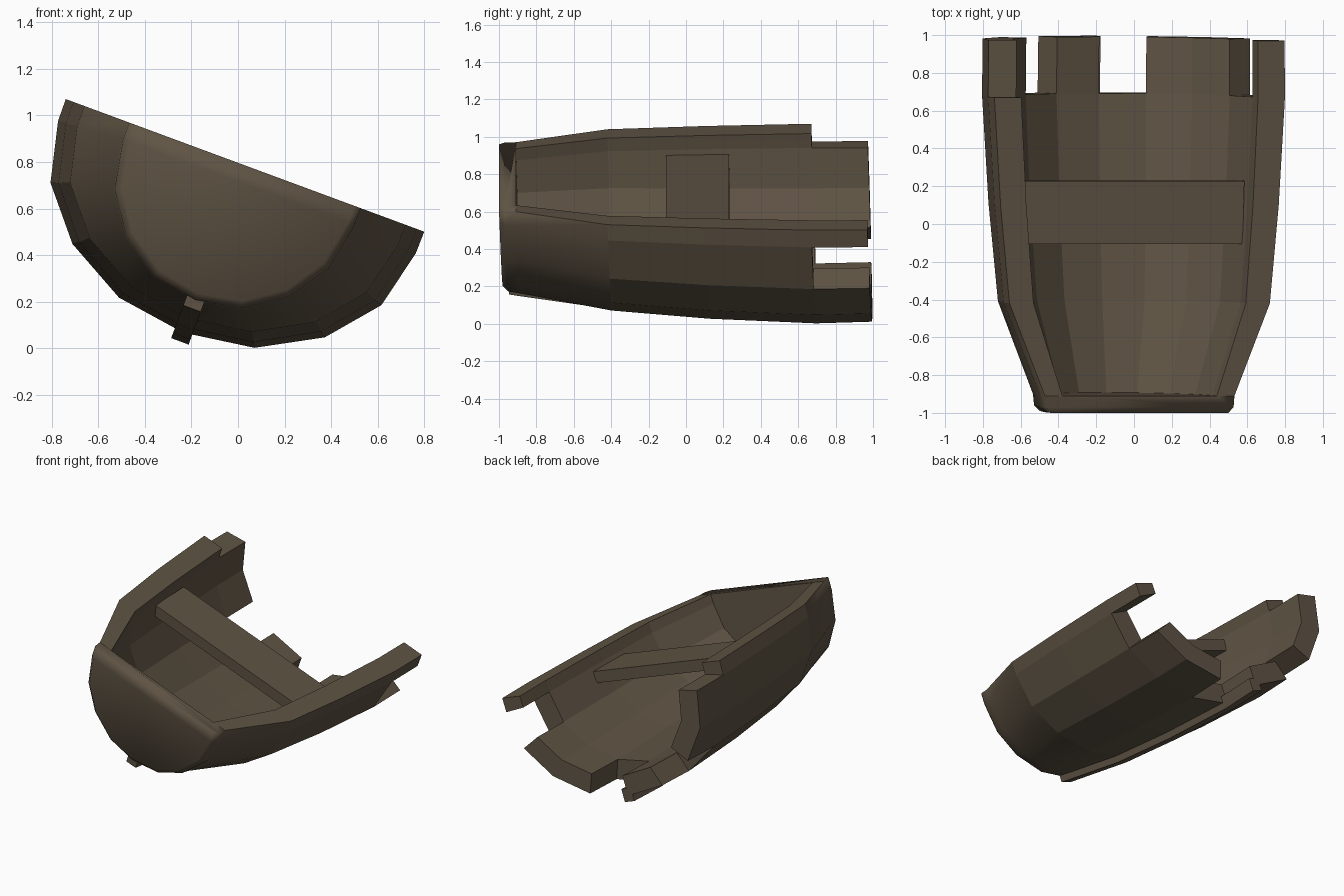
import bpy, bmesh, math
from mathutils import Vector

if "Cube" in bpy.data.objects:
    bpy.data.objects.remove(bpy.data.objects["Cube"])

ROLL = math.radians(20.3)
C, S = math.cos(ROLL), math.sin(ROLL)

mat = bpy.data.materials.new("weathered_wood")
mat.diffuse_color = (0.115, 0.088, 0.058, 1)
mat.use_nodes = True
mat.node_tree.nodes["Principled BSDF"].inputs["Base Color"].default_value = mat.diffuse_color


def place(u, s, v):
    """Boat frame (across, along, up from gunwale) to the leaning world pose."""
    return Vector((0.03 + C * u + S * v, s - 0.035 * v, 0.785 - S * u + C * v))


def finish(name, bm):
    bmesh.ops.recalc_face_normals(bm, faces=bm.faces[:])
    me = bpy.data.meshes.new(name)
    bm.to_mesh(me)
    bm.free()
    me.materials.append(mat)
    ob = bpy.data.objects.new(name, me)
    bpy.context.collection.objects.link(ob)
    return ob


# Hull cross-section: half profile as fractions of half width and depth
half = [(1, 0), (0.998, -0.13), (0.923, -0.47), (0.704, -0.749), (0.378, -0.941)]
profile = [(-a, b) for a, b in half] + [(0, -1)] + half[::-1]
N = len(profile)

# Stations along the hull: position, half width, depth
stations = [(-1.0, 0.50, 0.585), (-0.97, 0.53, 0.615), (-0.91, 0.535, 0.625),
            (-0.42, 0.735, 0.70), (0.10, 0.785, 0.742),
            (0.67, 0.82, 0.765), (0.97, 0.818, 0.755)]
SOLID = 2                   # stern block is solid up to this station
INNER = 0.815               # inner skin scale
BROKEN = {0, 3, 5, 8}       # plank strips snapped off at the open end


def ring(bm, st, k):
    s, w, h = st
    return [bm.verts.new(place(a * w * k, s, b * h * k)) for a, b in profile]


# Hull
bm = bmesh.new()
outer = [ring(bm, st, 1) for st in stations]
inner = [None] * SOLID + [ring(bm, st, INNER) for st in stations[SOLID:]]
soft = [bm.faces.new(outer[0])]
for i in range(SOLID):
    a, b = outer[i], outer[i + 1]
    for j in range(N - 1):
        soft.append(bm.faces.new((a[j], a[j + 1], b[j + 1], b[j])))
soft.append(bm.faces.new((outer[0][0], outer[0][-1], outer[1][-1], outer[1][0])))
soft.append(bm.faces.new((outer[1][0], outer[1][-1], outer[2][-1],
                          inner[2][-1], inner[2][0], outer[2][0])))
bm.faces.new(inner[SOLID])

# Hull planks as thick cells; walls shared by two cells are dropped
walls = {}
for i in range(SOLID, len(stations) - 1):
    for j in range(N - 1):
        if i == len(stations) - 2 and j in BROKEN:
            continue
        o, p, q, r = outer[i], outer[i + 1], inner[i], inner[i + 1]
        cell = [(o[j], o[j + 1], p[j + 1], p[j]), (q[j], q[j + 1], r[j + 1], r[j]),
                (o[j], p[j], r[j], q[j]), (o[j + 1], p[j + 1], r[j + 1], q[j + 1]),
                (p[j], p[j + 1], r[j + 1], r[j])]
        if i > SOLID:
            cell.append((o[j], o[j + 1], q[j + 1], q[j]))
        for n, f in enumerate(cell):
            walls.setdefault(frozenset(f), []).append((f, i == SOLID and n == 0))
for group in walls.values():
    if len(group) == 1:
        f = bm.faces.new(group[0][0])
        if group[0][1]:
            soft.append(f)
for f in soft:
    f.smooth = True
bmesh.ops.delete(bm, geom=[v for v in bm.verts if not v.link_faces], context='VERTS')
finish("broken_hull", bm)


def bar(name, sections):
    """Sweep rectangular sections (along, half width, low, high) into a bar."""
    bm = bmesh.new()
    rings = [[bm.verts.new(place(u, s, v))
              for u, v in ((-w, lo), (w, lo), (w, hi), (-w, hi))]
             for s, w, lo, hi in sections]
    for a, b in zip(rings, rings[1:]):
        for j in range(4):
            k = (j + 1) % 4
            bm.faces.new((a[j], a[k], b[k], b[j]))
    bm.faces.new(rings[0])
    bm.faces.new(rings[-1])
    return finish(name, bm)


# Keel strip along the bottom
bar("keel", [(s, 0.04, -h - 0.04, -h + 0.05) for s, w, h in stations[1:]])

# Bench seat across the hull
bar("bench_seat", [(-0.11, 0.62, -0.185, -0.105), (0.225, 0.63, -0.185, -0.105)])
